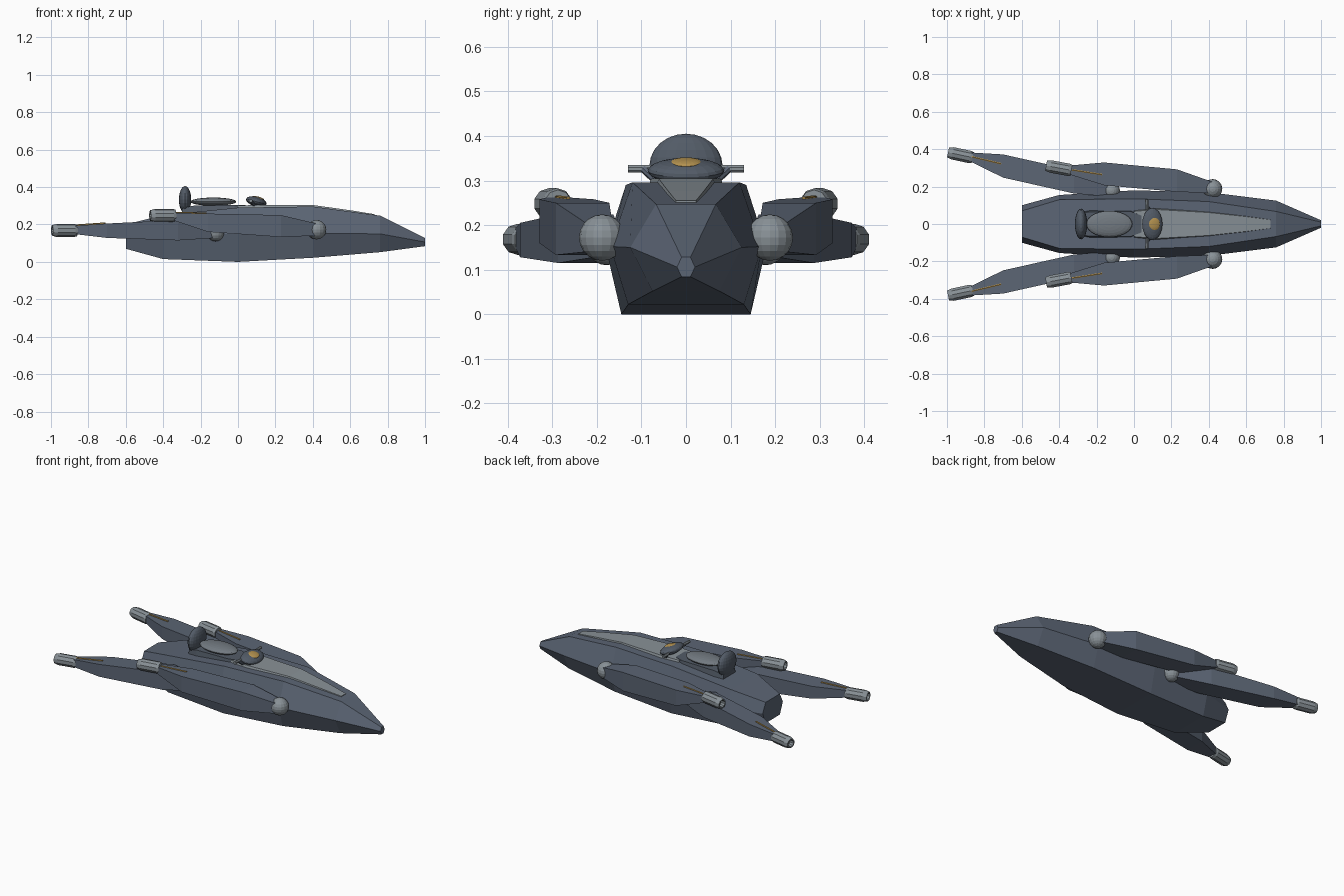
import bpy, bmesh, math
from mathutils import Vector, Matrix

if "Cube" in bpy.data.objects:
    bpy.data.objects.remove(bpy.data.objects["Cube"])


def material(name, rgb):
    m = bpy.data.materials.new(name)
    m.diffuse_color = (*rgb, 1)
    m.use_nodes = True
    m.node_tree.nodes["Principled BSDF"].inputs["Base Color"].default_value = m.diffuse_color
    return m


SLATE = material("slate hull", (0.105, 0.130, 0.175))
STEEL = material("light steel", (0.25, 0.285, 0.31))
DARK = material("dark padding", (0.085, 0.105, 0.135))
SEAT = material("seat grey", (0.17, 0.195, 0.22))
GOLD = material("gold trim", (0.46, 0.29, 0.08))


def finish(bm, name, mat):
    bmesh.ops.recalc_face_normals(bm, faces=bm.faces)
    me = bpy.data.meshes.new(name)
    bm.to_mesh(me)
    bm.free()
    me.materials.append(mat)
    ob = bpy.data.objects.new(name, me)
    bpy.context.collection.objects.link(ob)
    return ob


def loft(name, rings, mat):
    """Skin a list of closed rings that have equal point counts."""
    bm = bmesh.new()
    vs = [[bm.verts.new(p) for p in r] for r in rings]
    n = len(rings[0])
    for a, b in zip(vs, vs[1:]):
        for i in range(n):
            j = (i + 1) % n
            bm.faces.new((a[i], a[j], b[j], b[i]))
    bm.faces.new(vs[0])
    bm.faces.new(vs[-1])
    return finish(bm, name, mat)


def tube(name, p0, p1, profile, sides, mat):
    """Turned shape along p0-p1; profile is (fraction, radius) pairs."""
    p0, p1 = Vector(p0), Vector(p1)
    d = p1 - p0
    q = d.to_track_quat('Z', 'Y')
    rings = []
    for t, r in profile:
        rings.append([p0 + d * t + q @ Vector((r * math.cos(a), r * math.sin(a), 0))
                      for a in (2 * math.pi * (i + .5) / sides for i in range(sides))])
    return loft(name, rings, mat)


def ellipsoid(name, centre, radii, mat, tilt=0.0, seg=20, rings=12):
    bm = bmesh.new()
    m = (Matrix.Translation(centre) @ Matrix.Rotation(tilt, 4, 'Y')
         @ Matrix.Diagonal((*radii, 1)))
    bmesh.ops.create_uvsphere(bm, u_segments=seg, v_segments=rings, radius=1, matrix=m)
    return finish(bm, name, mat)


# Hull: six-sided sections (x, bottom half width, bottom z, mid hw, mid z, top hw, top z)
sections = [(-0.60, .070, .070, .100, .140, .070, .200),
            (-0.40, .120, .015, .155, .145, .130, .250),
            (0.00, .145, .000, .180, .150, .135, .290),
            (0.40, .130, .022, .170, .152, .120, .296),
            (0.76, .075, .052, .125, .150, .067, .247),
            (1.00, .010, .084, .020, .106, .010, .128)]
loft("hull", [[(x, -bw, bz), (x, bw, bz), (x, mw, mz), (x, tw, tz), (x, -tw, tz), (x, -mw, mz)]
              for x, bw, bz, mw, mz, tw, tz in sections], SLATE)


# Plates on top of the hull (x, half width, top z)
def plate(name, stations, mat, depth=.02):
    loft(name, [[(x, -w, z - depth), (x, w, z - depth), (x, w * .9, z), (x, -w * .9, z)]
                for x, w, z in stations], mat)


plate("hood_panel", [(0.0, .075, .301), (.12, .086, .305), (.40, .068, .304),
                     (.60, .044, .276), (.73, .025, .255)], STEEL)
plate("seat_base", [(-.30, .062, .285), (-.24, .072, .300), (-.02, .075, .305),
                    (.04, .050, .303)], DARK, .04)

# Seat, backrest, dashboard
ellipsoid("seat", (-.132, 0, .322), (.123, .070, .022), SEAT, seg=28)
ellipsoid("backrest", (-.283, 0, .333), (.033, .082, .072), DARK)
ellipsoid("dashboard", (.098, 0, .322), (.056, .086, .026), DARK, tilt=math.radians(15))
ellipsoid("dash_dial", (.108, 0, .340), (.032, .036, .009), GOLD, tilt=math.radians(15))

# Arms (x, centre y, half width, bottom z, top z), pivot, gun and trim for each side
arms = {
    "front": dict(
        rings=[(-.34, .288, .025, .220, .262), (-.16, .268, .061, .160, .258),
               (.23, .232, .060, .133, .250), (.42, .195, .030, .140, .205)],
        pivot=(.42, .188, .172), pr=.052,
        gun=((-.335, .287, .248), (-.470, .312, .248)),
        trim=((-.33, .289, .262), (-.17, .264, .259))),
    "rear": dict(
        rings=[(-.87, .357, .025, .148, .194), (-.70, .310, .062, .128, .205),
               (-.32, .225, .062, .115, .224), (-.12, .175, .030, .128, .180)],
        pivot=(-.12, .178, .155), pr=.045,
        gun=((-.862, .355, .168), (-.994, .383, .168)),
        trim=((-.87, .360, .195), (-.71, .322, .206))),
}
for s, side in ((1, "left"), (-1, "right")):
    def flip(p):
        return (p[0], p[1] * s, p[2])

    for row, a in arms.items():
        tag = f"{row}_{side}"
        loft("arm_" + tag, [[(x, s * (y - w), b), (x, s * (y + w), b),
                             (x, s * (y + w), t), (x, s * (y - w), t)]
                            for x, y, w, b, t in a["rings"]], SLATE)
        ellipsoid("pivot_" + tag, flip(a["pivot"]), (a["pr"],) * 3, STEEL, seg=16, rings=10)
        # nozzle with a recessed mouth
        tube("nozzle_" + tag, flip(a["gun"][0]), flip(a["gun"][1]),
             [(0, .031), (.1, .035), (.82, .035), (1, .028), (1, .021), (.8, .019)], 10, STEEL)
        tube("trim_" + tag, flip(a["trim"][0]), flip(a["trim"][1]),
             [(0, .005), (1, .005)], 6, GOLD)

    # Handlebar: angled strut plus straight grip
    tube("bar_strut_" + side, (.09, s * .065, .298), (.07, s * .095, .326),
         [(0, .009), (1, .009)], 8, SLATE)
    tube("bar_grip_" + side, (.07, s * .075, .326), (.068, s * .130, .326),
         [(0, .009), (1, .009)], 8, STEEL)
